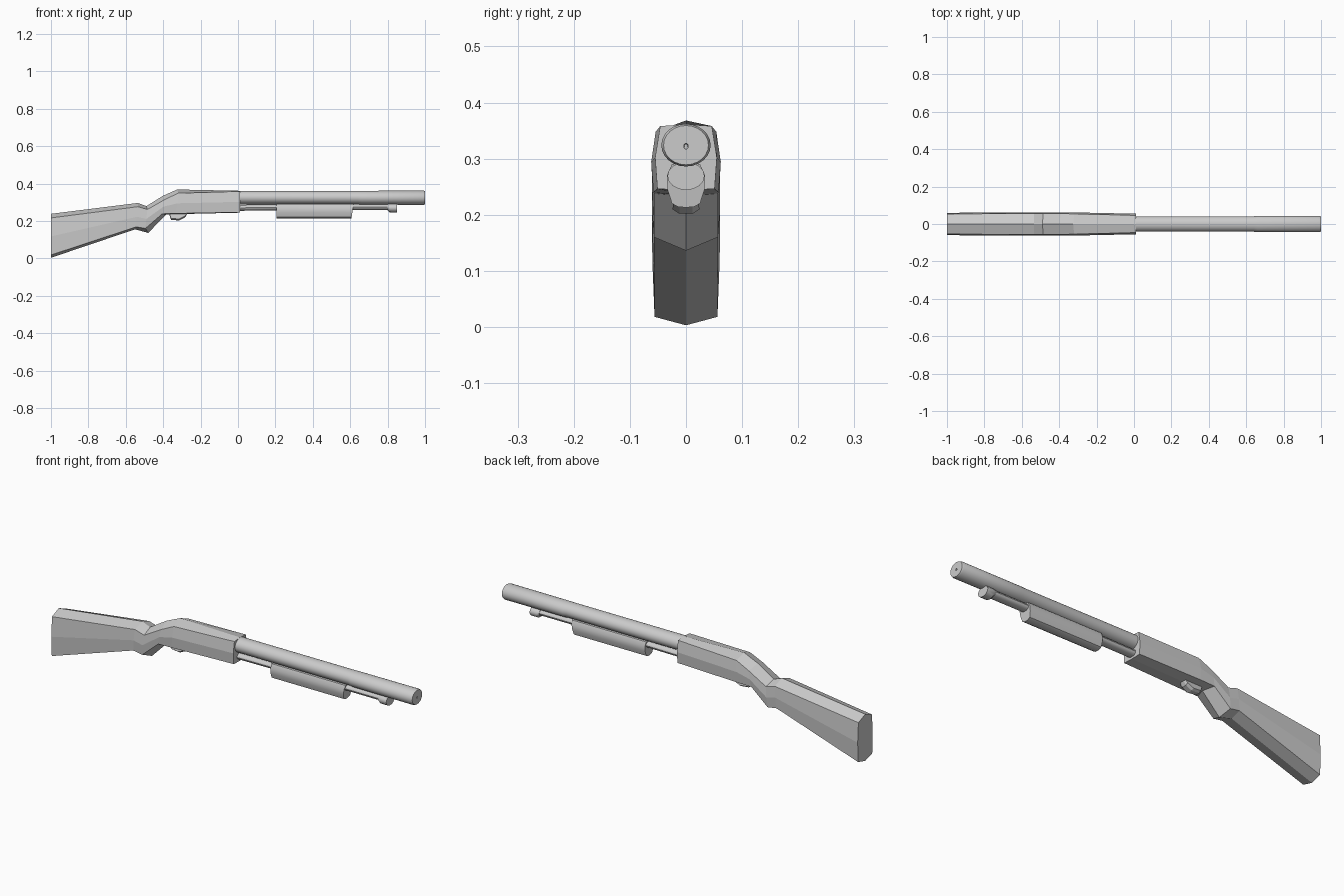
import bpy, bmesh
from math import cos, sin, pi, radians

if "Cube" in bpy.data.objects:
    bpy.data.objects.remove(bpy.data.objects["Cube"])


def loft(name, rings, smooth=False):
    """Skin equal-length closed rings of points and cap both ends."""
    bm = bmesh.new()
    loops = [[bm.verts.new(p) for p in ring] for ring in rings]
    n = len(loops[0])
    for a, b in zip(loops, loops[1:]):
        for i in range(n):
            j = (i + 1) % n
            bm.faces.new((a[i], a[j], b[j], b[i]))
    bm.faces.new(loops[0])
    bm.faces.new(loops[-1])
    bmesh.ops.recalc_face_normals(bm, faces=bm.faces)
    mesh = bpy.data.meshes.new(name)
    bm.to_mesh(mesh)
    bm.free()
    ob = bpy.data.objects.new(name, mesh)
    bpy.context.collection.objects.link(ob)
    if smooth:
        bpy.ops.object.select_all(action='DESELECT')
        ob.select_set(True)
        bpy.context.view_layer.objects.active = ob
        bpy.ops.object.shade_smooth_by_angle(angle=radians(35))
    return ob


def mirrored(half):
    """Close a half section (y >= 0, ends on the centre plane) across y = 0."""
    return half + [(x, -y, z) for x, y, z in half[-2:0:-1]]


def tube(name, stations, sides=24):
    """Tube along x; stations are (x, centre z, half width, half height)."""
    rings = [[(x, ry * cos(2 * pi * i / sides), zc + rz * sin(2 * pi * i / sides))
              for i in range(sides)] for x, zc, ry, rz in stations]
    return loft(name, rings, smooth=True)


# Stock, grip and receiver: ridge / shoulder / lower edge / keel, each as (x, z), plus widths
body = [
    ((-1.00, .238), (-1.00, .216), (-1.00, .018), (-1.00, .003), .054, .060),
    ((-.535, .296), (-.535, .276), (-.545, .168), (-.550, .155), .056, .061),
    ((-.490, .279), (-.485, .261), (-.495, .160), (-.480, .136), .056, .061),
    ((-.400, .335), (-.390, .315), (-.405, .238), (-.385, .233), .056, .061),
    ((-.325, .368), (-.320, .348), (-.330, .240), (-.330, .236), .054, .062),
    ((.012, .361), (.012, .358), (.012, .246), (.012, .244), .046, .055),
]
rings = []
for top, sh, low, keel, w, wm in body:
    mid = ((sh[0] + low[0]) / 2, wm, (sh[1] + low[1]) / 2)
    rings.append(mirrored([(top[0], 0, top[1]), (sh[0], w, sh[1]), mid,
                           (low[0], wm - .004, low[1]), (keel[0], 0, keel[1])]))
loft("stock_and_receiver", rings)

# Barrel with a slightly thicker muzzle and a tiny bore
tube("barrel", [(0, .325, .041, .036), (.64, .325, .041, .036), (.66, .324, .044, .037),
                (.992, .324, .044, .038), (1.0, .324, .040, .035),
                (1.0, .322, .004, .005), (.97, .322, .003, .004)])

# Magazine tube under the barrel, with its end cap
tube("magazine_tube", [(0, .270, .026, .016), (.21, .272, .026, .016),
                       (.60, .274, .026, .016), (.82, .274, .026, .016)], 16)
tube("magazine_cap", [(.80, .274, .028, .018), (.812, .269, .033, .025),
                      (.85, .269, .033, .025)], 16)

# Sliding fore-end with slanted ends
half = [(0, .292), (.025, .290), (.034, .270), (.033, .245), (.025, .220), (.014, .214), (0, .213)]
loft("fore_end", [mirrored([(x + s * (z - .25), y, z) for y, z in half])
                  for x, s in ((.205, 0), (.612, .15))], smooth=True)

# Small trigger guard beneath the receiver
guard = [(-.370, .240, .018), (-.358, .206, .022), (-.315, .202, .024),
         (-.283, .218, .022), (-.270, .242, .016)]
side = lambda s, k, dz: [(x, s * w * k, z + dz) for x, z, w in guard]
loft("trigger_guard", [side(-1, 1, .008), side(-1, .5, 0), side(1, .5, 0), side(1, 1, .008)])
